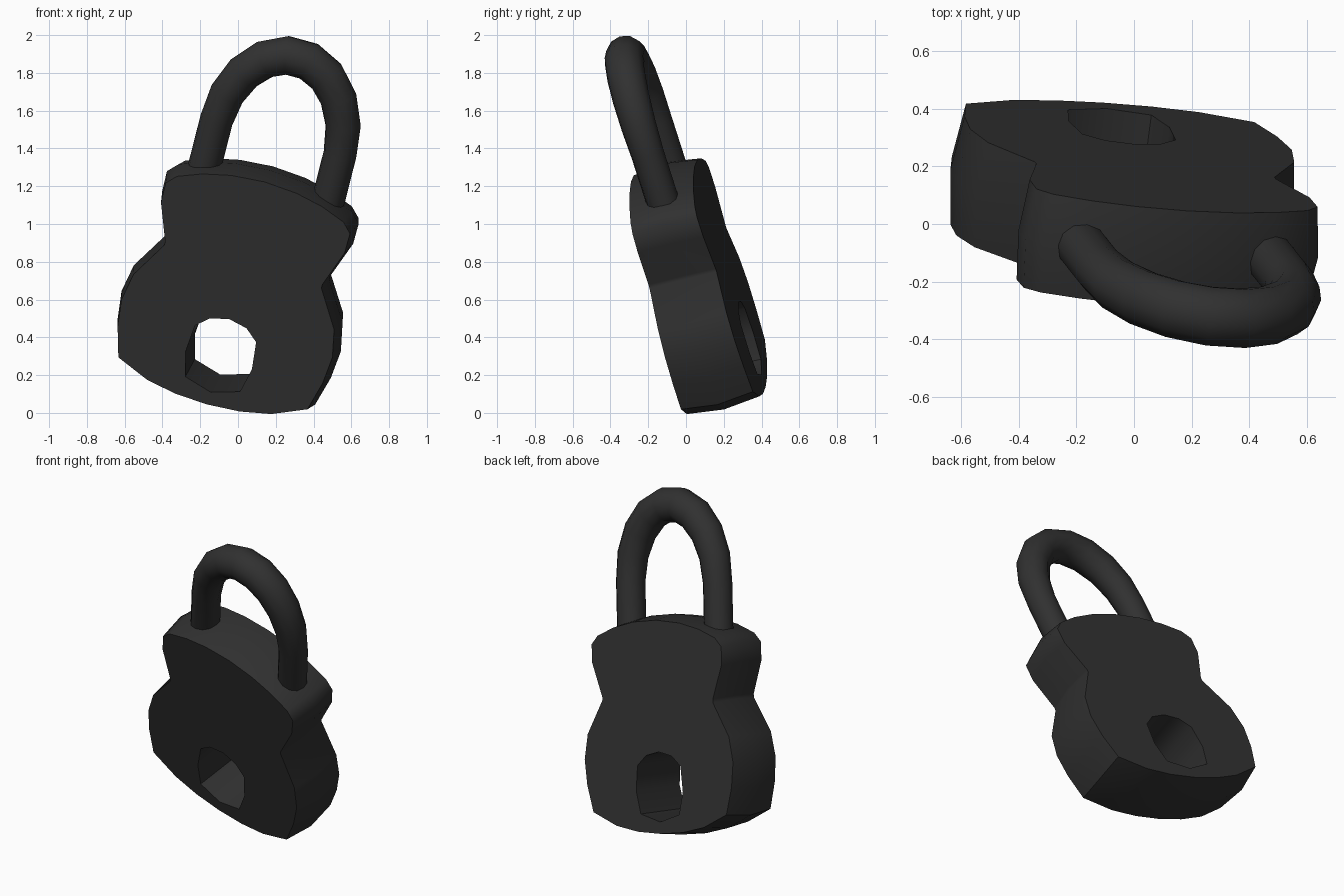
import bpy, bmesh, math
from mathutils import Vector, Matrix

if "Cube" in bpy.data.objects:
    bpy.data.objects.remove(bpy.data.objects["Cube"])

# Tilted frame of the padlock: local x = across, y = up, z = toward the front
up = Vector((0.24, -0.26, 0.935)).normalized()
across = Vector((0.957, -0.06, -0.267))
across = (across - up * across.dot(up)).normalized()
front = across.cross(up)
frame = Matrix((across, up, front)).transposed().to_4x4()
frame.translation = Vector((0, 0.026, 0)) + across * -0.168

dark = bpy.data.materials.new("dark_metal")
dark.diffuse_color = (0.03, 0.03, 0.03, 1)
dark.use_nodes = True
dark.node_tree.nodes["Principled BSDF"].inputs["Base Color"].default_value = dark.diffuse_color


def mirrored(half):
    """Close a half outline (first and last point on the axis)."""
    return half + [(-x, y) for x, y in reversed(half[1:-1])]


def add_spline(curve, points, cyclic):
    s = curve.splines.new('POLY')
    s.points.add(len(points) - 1)
    for p, co in zip(s.points, points):
        p.co = (co[0], co[1], co[2] if len(co) > 2 else 0, 1)
    s.use_cyclic_u = cyclic
    return s


def to_mesh(name, curve):
    ob = bpy.data.objects.new(name, curve)
    bpy.context.collection.objects.link(ob)
    bpy.ops.object.select_all(action='DESELECT')
    ob.select_set(True)
    bpy.context.view_layer.objects.active = ob
    bpy.ops.object.convert(target='MESH')
    return bpy.context.view_layer.objects.active


def finish(ob, angle, edit=None):
    bm = bmesh.new()
    bm.from_mesh(ob.data)
    bmesh.ops.remove_doubles(bm, verts=bm.verts, dist=0.0005)
    if edit:
        edit(bm)
    bmesh.ops.recalc_face_normals(bm, faces=bm.faces)
    bm.to_mesh(ob.data)
    bm.free()
    ob.data.materials.clear()
    ob.data.materials.append(dark)
    ob.matrix_world = frame
    bpy.ops.object.shade_smooth_by_angle(angle=math.radians(angle))


# Body: waisted outline with the keyhole opening, extruded
outline = mirrored([(0, 0.0), (0.175, 0.01), (0.34, 0.042), (0.52, 0.12),
                    (0.564, 0.28), (0.58, 0.43), (0.552, 0.58), (0.432, 0.78),
                    (0.432, 0.80), (0.505, 1.0), (0.507, 1.11), (0.458, 1.162),
                    (0.33, 1.212), (0.18, 1.246), (0, 1.26)])
opening = mirrored([(0, 0.07), (0.15, 0.115), (0.182, 0.25), (0.168, 0.4),
                    (0.1, 0.46), (0, 0.483)])
body_curve = bpy.data.curves.new("body", 'CURVE')
body_curve.dimensions = '2D'
body_curve.fill_mode = 'BOTH'
body_curve.extrude = 0.1
add_spline(body_curve, outline, True)
add_spline(body_curve, opening, True)


def shape_body(bm):
    # flat front, slightly thicker toward the bottom, outer wall gently barrelled
    bmesh.ops.bisect_plane(bm, geom=bm.verts[:] + bm.edges[:] + bm.faces[:],
                           plane_co=(0, 0, 0), plane_no=(0, 0, 1))
    for v in bm.verts:
        thickness = 0.40 - 0.04 * v.co.y
        inner = abs(v.co.x) < 0.2 and 0.05 < v.co.y < 0.5
        level = round(v.co.z, 3)
        if level == 0 and not inner:
            v.co.x *= 1.04
            v.co.y = 0.62 + (v.co.y - 0.62) * 1.035
        v.co.z = 0 if level > 0 else -thickness * (0.5 if level == 0 else 1)


finish(to_mesh("body", body_curve), 46, shape_body)

# Shackle: bent round bar, leaning slightly forward
half, spring, rise, n = 0.34, 1.47, 0.46, 9
path = [(-half, 1.08, -0.185)]
for i in range(n + 1):
    t = math.pi * (1 - i / n)
    path.append((half * math.cos(t), spring + rise * math.sin(t),
                 -0.17 + 0.025 * math.sin(t)))
path.append((half, 1.08, -0.185))
bar = bpy.data.curves.new("shackle", 'CURVE')
bar.dimensions = '3D'
bar.bevel_depth = 0.088
bar.bevel_resolution = 4
bar.use_fill_caps = True
spline = add_spline(bar, path, False)
for p in spline.points:
    p.radius = 1 + 0.2 * max(0, (p.co.y - spring) / rise)
finish(to_mesh("shackle", bar), 50)
